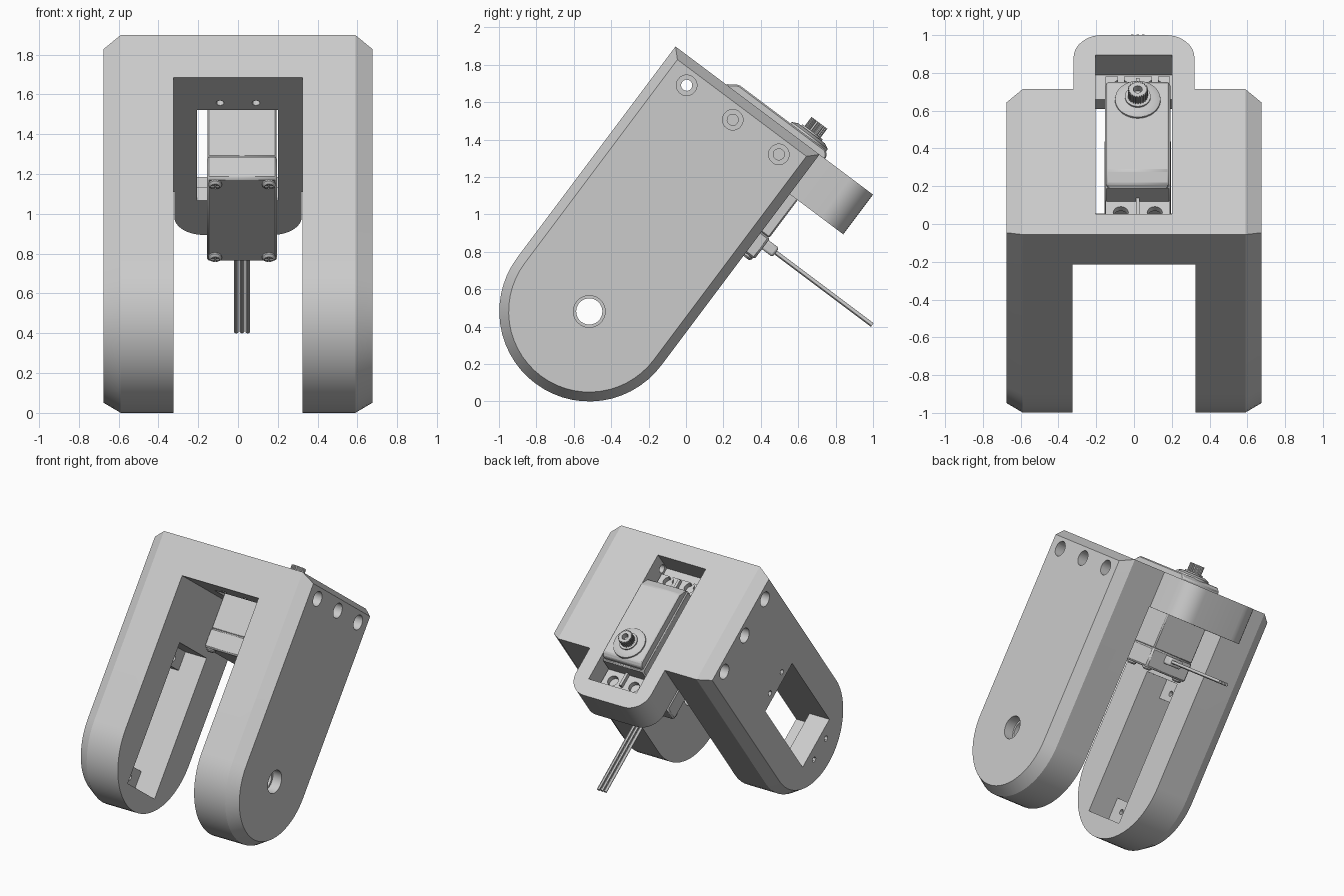
import bpy, bmesh, math
from mathutils import Matrix, Vector

if "Cube" in bpy.data.objects:
    bpy.data.objects.remove(bpy.data.objects["Cube"])

grey = bpy.data.materials.new("plain_grey")
grey.use_nodes = True
grey.diffuse_color = (0.6, 0.6, 0.6, 1)
grey.node_tree.nodes["Principled BSDF"].inputs["Base Color"].default_value = (0.6, 0.6, 0.6, 1)


def frame(p, q, r, origin=(0, 0, 0)):
    """Matrix whose columns are the profile axes p, q and the extrusion axis r."""
    m = Matrix((p, q, r)).transposed().to_4x4()
    m.translation = origin
    return m


# Working space: x across, y along the top plate, z up out of the plate
WIDTH, ARM, THICK = 0.962, 1.41, 0.265
MID = WIDTH / 2
PLATE = Matrix.Identity(4)
SIDE = frame((0, 1, 0), (0, 0, 1), (1, 0, 0))
OUTPUT = 0.86
INNER_ARM = frame((0, -1, 0), (0, 0, -1), (1, 0, 0), (-0.325, MID, OUTPUT - ARM))
TILT = Matrix.Translation((0, -0.056, 1.898)) @ Matrix.Rotation(-math.atan2(3, 4), 4, "X")
parts = []


def loft(name, rings, m=PLATE, keep=True):
    """Solid through a list of (profile, height) rings."""
    bm = bmesh.new()
    loops = [[bm.verts.new(m @ Vector((a, b, h))) for a, b in pts] for pts, h in rings]
    n = len(loops[0])
    for lo, hi in zip(loops, loops[1:]):
        for i in range(n):
            j = (i + 1) % n
            bm.faces.new((lo[i], lo[j], hi[j], hi[i]))
    bm.faces.new(loops[0][::-1])
    bm.faces.new(loops[-1])
    bmesh.ops.recalc_face_normals(bm, faces=bm.faces)
    mesh = bpy.data.meshes.new(name)
    bm.to_mesh(mesh)
    bm.free()
    mesh.materials.append(grey)
    ob = bpy.data.objects.new(name, mesh)
    bpy.context.collection.objects.link(ob)
    if keep:
        parts.append(ob)
    return ob


def rect(a0, a1, b0, b1):
    return [(a0, b0), (a1, b0), (a1, b1), (a0, b1)]


def arc(a, b, r, start=0, end=360, n=24):
    step = (end - start) / n
    count = n if end - start == 360 else n + 1
    angles = [math.radians(start + step * i) for i in range(count)]
    return [(a + r * math.cos(t), b + r * math.sin(t)) for t in angles]


def prism(name, pts, h0, h1, m=PLATE, keep=True):
    return loft(name, [(pts, h0), (pts, h1)], m, keep)


def combine(target, tool, operation="DIFFERENCE"):
    mod = target.modifiers.new("shape", "BOOLEAN")
    mod.operation, mod.solver, mod.object = operation, "EXACT", tool
    bpy.context.view_layer.objects.active = target
    bpy.ops.object.modifier_apply(modifier=mod.name)
    bpy.data.objects.remove(tool)


def cut(target, pts, h0, h1, m=PLATE):
    combine(target, prism("cutter", pts, h0, h1, m, False))


def bevel(ob, width, segments=1):
    mod = ob.modifiers.new("bevel", "BEVEL")
    mod.width, mod.segments = width, segments


# Bracket: chamfered rounded slab, opened into a fork
def outline(inset):
    top = [(inset, -inset), (WIDTH - inset, -inset)]
    return arc(MID, -ARM, MID - inset, 180, 360, 28) + top[::-1]


bracket = loft("bracket", [(outline(0.05), -0.675), (outline(0), -0.59),
                           (outline(0), 0.59), (outline(0.05), 0.675)], SIDE)
cut(bracket, rect(-0.325, 0.325, -0.2, 1.2), -2.2, -THICK)

# Rounded tongue continuing the top plate
END, R = 1.32, 0.15
tongue = [(-0.32, 0.9), (0.32, 0.9)]
tongue += arc(0.32 - R, END - R, R, 0, 90, 10) + arc(R - 0.32, END - R, R, 90, 180, 10)
combine(bracket, prism("tongue", tongue, -THICK, 0, PLATE, False), "UNION")

# Servo pockets: flange recess, through window and screw holes
for m, deep in ((PLATE, 0.35), (INNER_ARM, 0.45)):
    cut(bracket, rect(-0.205, 0.202, 0.136, 1.19), -0.18, 0.05, m)
    cut(bracket, rect(-0.205, 0.202, 0.275, 1.03), -deep, -0.1, m)
    for a in (-0.09, 0.09):
        for b in (0.215, 1.11):
            cut(bracket, arc(a, b, 0.02, n=12), -deep, -0.1, m)

# Side screw holes with counterbores
for s in (0.172, 0.48, 0.788):
    cut(bracket, arc(s, -0.13, 0.03, n=16), -0.8, 0.8, SIDE)
    for x in (-0.68, 0.68):
        cut(bracket, arc(s, -0.13, 0.055), x - 0.12, x + 0.12, SIDE)

# Pivot hole in the plain arm
cut(bracket, arc(MID, -ARM, 0.07, n=32), 0.2, 0.8, SIDE)
cut(bracket, arc(MID, -ARM, 0.085, n=32), 0.6, 0.8, SIDE)

# Servo case
CX = 0.02
body = prism("servo_body", rect(CX - 0.173, CX + 0.173, 0.325, 1.015), -0.52, -0.02)
bevel(body, 0.008)
cover = prism("servo_bottom_cover", rect(CX - 0.177, CX + 0.177, 0.32, 1.02), -0.66, -0.515)
bevel(cover, 0.012)
cap = [(0.325, -0.03), (0.335, 0), (0.395, 0.04), (0.975, 0.04), (1.0, 0.015), (1.0, -0.03)]
bevel(prism("servo_top_cover", cap, CX - 0.165, CX + 0.165, SIDE), 0.008)

# Servo mounting flange with open screw holes and stiffening ribs
flange = prism("servo_flange", rect(CX - 0.17, CX + 0.17, 0.205, 1.15), -0.178, -0.14)
for b, edge in ((0.25, 0.15), (1.09, 1.2)):
    for a in (CX - 0.09, CX + 0.09):
        cut(flange, arc(a, b, 0.04, n=20), -0.3, 0)
        cut(flange, rect(a - 0.016, a + 0.016, min(b, edge), max(b, edge)), -0.3, 0)
for i, (b0, b1) in enumerate(((0.22, 0.33), (1.0, 1.12))):
    prism("flange_rib_%d" % (i + 1), rect(CX - 0.01, CX + 0.01, b0, b1), -0.15, -0.11)

# Output boss and splined shaft
loft("output_boss", [(arc(CX, OUTPUT, 0.125, n=32), 0.0), (arc(CX, OUTPUT, 0.12, n=32), 0.05),
                     (arc(CX, OUTPUT, 0.09, n=32), 0.065)])
prism("output_collar", arc(CX, OUTPUT, 0.068), 0.06, 0.075)
teeth = []
for i in range(24):
    teeth += arc(CX, OUTPUT, 0.053, i * 15, i * 15 + 5, 1)
    teeth += arc(CX, OUTPUT, 0.046, i * 15 + 7.5, i * 15 + 12.5, 1)
shaft = prism("splined_shaft", teeth, 0.06, 0.135)
cut(shaft, arc(CX, OUTPUT, 0.024, n=16), 0.09, 0.2)

# Case screws under the bottom cover
for a in (CX - 0.135, CX + 0.135):
    for b in (0.365, 0.975):
        screw = loft("case_screw", [(arc(a, b, 0.022, n=16), -0.678),
                                    (arc(a, b, 0.034, n=16), -0.668), (arc(a, b, 0.034, n=16), -0.65)])
        cut(screw, rect(a - 0.02, a + 0.02, b - 0.004, b + 0.004), -0.7, -0.67)
        cut(screw, rect(a - 0.004, a + 0.004, b - 0.02, b + 0.02), -0.7, -0.67)

# Strain relief and three-wire cable
ALONG = frame((0, 0, 1), (1, 0, 0), (0, 1, 0))
relief = prism("strain_relief", rect(-0.59, -0.53, CX - 0.055, CX + 0.055), 1.0, 1.09, ALONG)
bevel(relief, 0.012, 2)
for i in (-1, 0, 1):
    prism("cable_wire_%d" % (i + 2), arc(-0.56, CX + i * 0.029, 0.012, n=12), 1.05, 1.735, ALONG)

# Tilt everything into the standing pose and shade
bpy.ops.object.select_all(action="DESELECT")
for ob in parts:
    ob.data.transform(TILT)
    ob.select_set(True)
bpy.context.view_layer.objects.active = bracket
bpy.ops.object.shade_smooth_by_angle(angle=math.radians(30))
